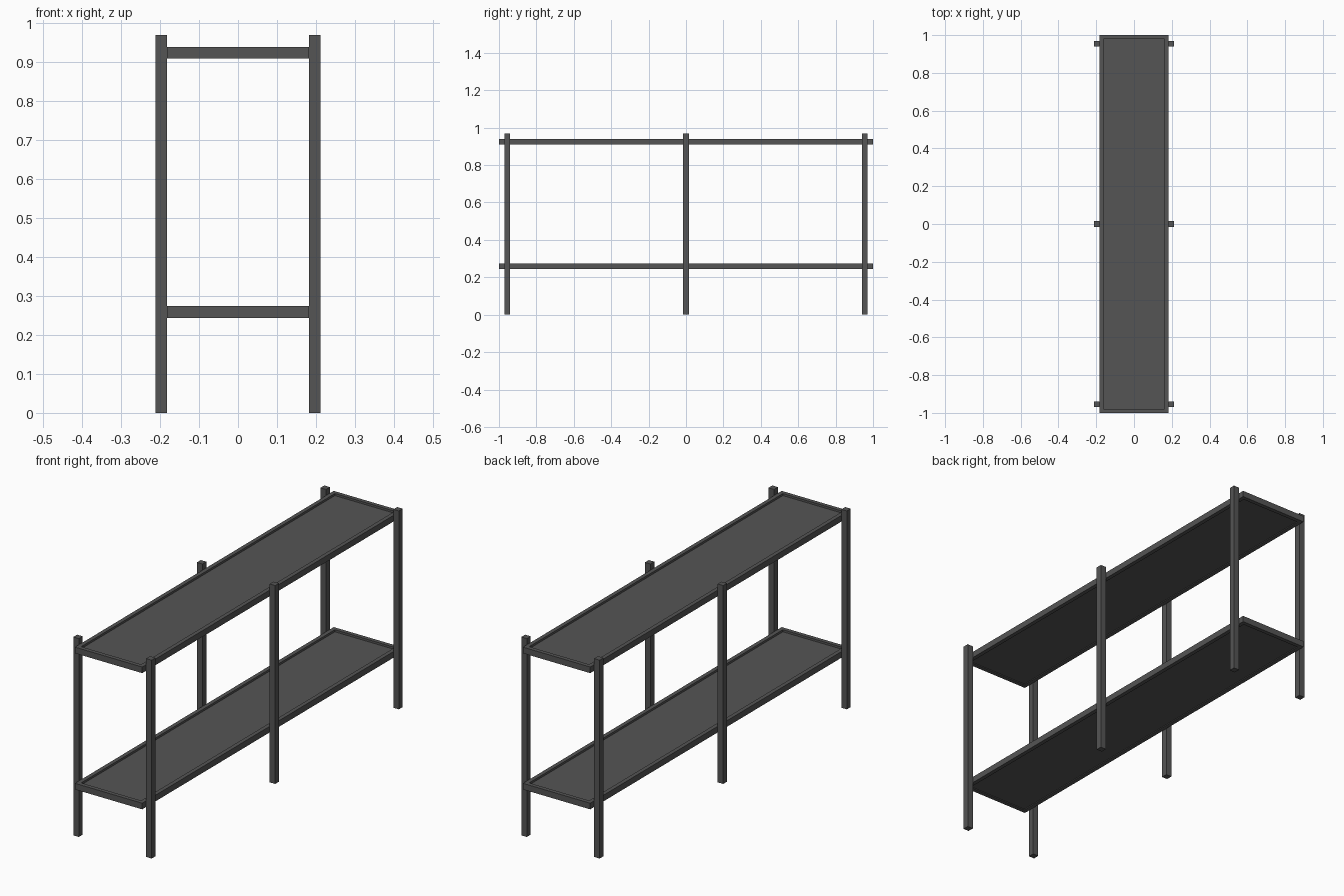
import bpy

# Remove the default cube
cube = bpy.data.objects.get("Cube")
if cube:
    bpy.data.objects.remove(cube, do_unlink=True)

# Single dark metal finish
metal = bpy.data.materials.new("dark_grey_metal")
metal.use_nodes = True
GREY = (0.09, 0.09, 0.09, 1)
metal.diffuse_color = GREY
metal.node_tree.nodes["Principled BSDF"].inputs["Base Color"].default_value = GREY

HALF_W, HALF_L = 0.182, 1.0     # shelf half sizes
LEG, LEG_H = 0.03, 0.97         # post section and height
RIM_W, RIM_H = 0.02, 0.03       # shelf rim section


def box(name, low, high):
    """Axis-aligned box between two corners."""
    bpy.ops.mesh.primitive_cube_add(size=1)
    ob = bpy.context.object
    ob.name = name
    ob.location = [(a + b) / 2 for a, b in zip(low, high)]
    ob.scale = [b - a for a, b in zip(low, high)]
    ob.data.materials.append(metal)
    return ob


# Shelves: a raised rim around a recessed panel
for label, z in (("lower", 0.244), ("upper", 0.91)):
    top = z + RIM_H
    inner_w, inner_l = HALF_W - RIM_W, HALF_L - RIM_W
    for side, s in (("right", -1), ("left", 1)):
        x = sorted((s * inner_w, s * HALF_W))
        box(f"{label}_{side}_rim", (x[0], -HALF_L, z), (x[1], HALF_L, top))
    for side, s in (("front", -1), ("back", 1)):
        y = sorted((s * inner_l, s * HALF_L))
        box(f"{label}_{side}_rim", (-inner_w, y[0], z), (inner_w, y[1], top))
    box(f"{label}_shelf_panel", (-inner_w, -inner_l, z + 0.004),
        (inner_w, inner_l, top - 0.01))

# Posts: three along each long side
for side, s in (("right", -1), ("left", 1)):
    x = sorted((s * HALF_W, s * (HALF_W + LEG)))
    for place, y in (("front", -0.955), ("middle", 0), ("back", 0.955)):
        box(f"{place}_{side}_leg", (x[0], y - LEG / 2, 0), (x[1], y + LEG / 2, LEG_H))
